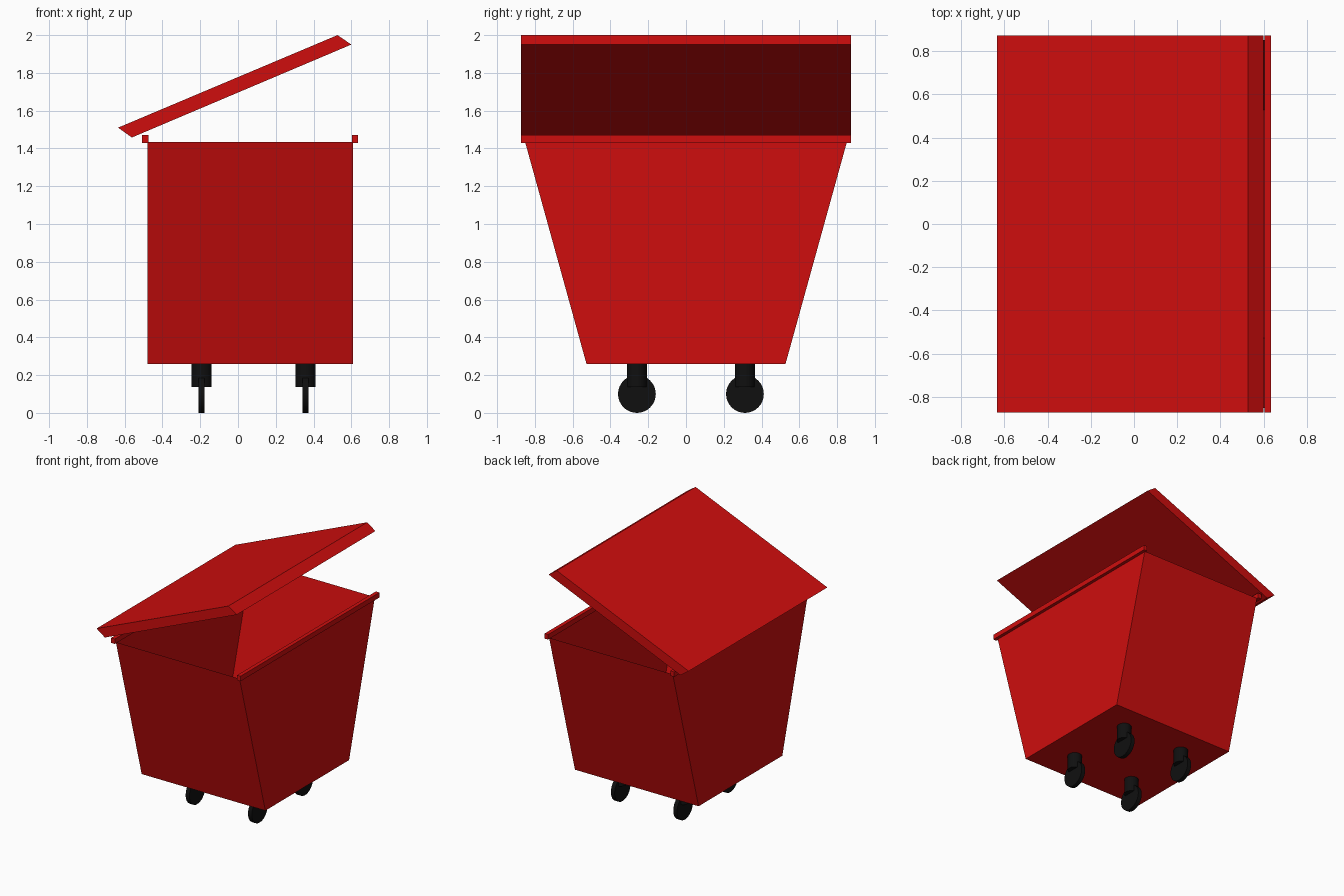
import bpy, bmesh
from math import radians
from mathutils import Matrix

if "Cube" in bpy.data.objects:
    bpy.data.objects.remove(bpy.data.objects["Cube"])


def material(name, color):
    mat = bpy.data.materials.new(name)
    mat.diffuse_color = (*color, 1)
    mat.use_nodes = True
    mat.node_tree.nodes["Principled BSDF"].inputs["Base Color"].default_value = mat.diffuse_color
    return mat


RED = material("red_paint", (0.62, 0.004, 0.004))
BLACK = material("black_rubber", (0.005, 0.005, 0.005))


def add_object(name, bm, mat):
    bmesh.ops.recalc_face_normals(bm, faces=bm.faces)
    mesh = bpy.data.meshes.new(name)
    bm.to_mesh(mesh)
    bm.free()
    mesh.materials.append(mat)
    obj = bpy.data.objects.new(name, mesh)
    bpy.context.collection.objects.link(obj)
    return obj


def prism(name, profile, y0, y1):
    """Extrude an (x, z) profile along y."""
    bm = bmesh.new()
    face = bm.faces.new([bm.verts.new((x, y0, z)) for x, z in profile])
    ext = bmesh.ops.extrude_face_region(bm, geom=[face])
    verts = [g for g in ext["geom"] if isinstance(g, bmesh.types.BMVert)]
    bmesh.ops.translate(bm, verts=verts, vec=(0, y1 - y0, 0))
    return add_object(name, bm, RED)


def cylinder(name, radius, depth, center, axis_x=False):
    bm = bmesh.new()
    rot = Matrix.Rotation(radians(90), 4, 'Y') if axis_x else Matrix()
    bmesh.ops.create_cone(bm, cap_ends=True, segments=32, radius1=radius,
                          radius2=radius, depth=depth,
                          matrix=Matrix.Translation(center) @ rot)
    obj = add_object(name, bm, BLACK)
    bpy.context.view_layer.objects.active = obj
    obj.select_set(True)
    bpy.ops.object.shade_smooth_by_angle(angle=radians(30))
    obj.select_set(False)


# Hollow tapered bin, thin sheet walls, open at the top
X0, X1, Z0, Z1 = -0.48, 0.61, 0.26, 1.435
bm = bmesh.new()
rings = [[bm.verts.new((x, y, z)) for x, y in
          ((X0, -w), (X1, -w), (X1, w), (X0, w))]
         for z, w in ((Z0, 0.527), (Z1, 0.852))]
bm.faces.new(rings[0])
for i in range(4):
    j = (i + 1) % 4
    bm.faces.new((rings[0][i], rings[0][j], rings[1][j], rings[1][i]))
add_object("bin_body", bm, RED)

# Rim rails along the two upright walls
for name, a, b in (("left_rim", -0.507, -0.474), ("right_rim", 0.604, 0.635)):
    prism(name, ((a, 1.43), (b, 1.43), (b, 1.47), (a, 1.47)), -0.873, 0.873)

# Propped-open lid slab
prism("lid", ((-0.635, 1.51), (-0.562, 1.458), (0.60, 1.95), (0.527, 2.0)),
      -0.873, 0.873)

# Four casters: round stem and thin wheel
for sx, x in (("left", -0.193), ("right", 0.357)):
    for sy, y in (("front", -0.26), ("back", 0.312)):
        cylinder(f"{sy}_{sx}_caster_stem", 0.053, 0.125, (x, y, 0.2))
        cylinder(f"{sy}_{sx}_wheel", 0.1, 0.033, (x, y, 0.1), axis_x=True)
